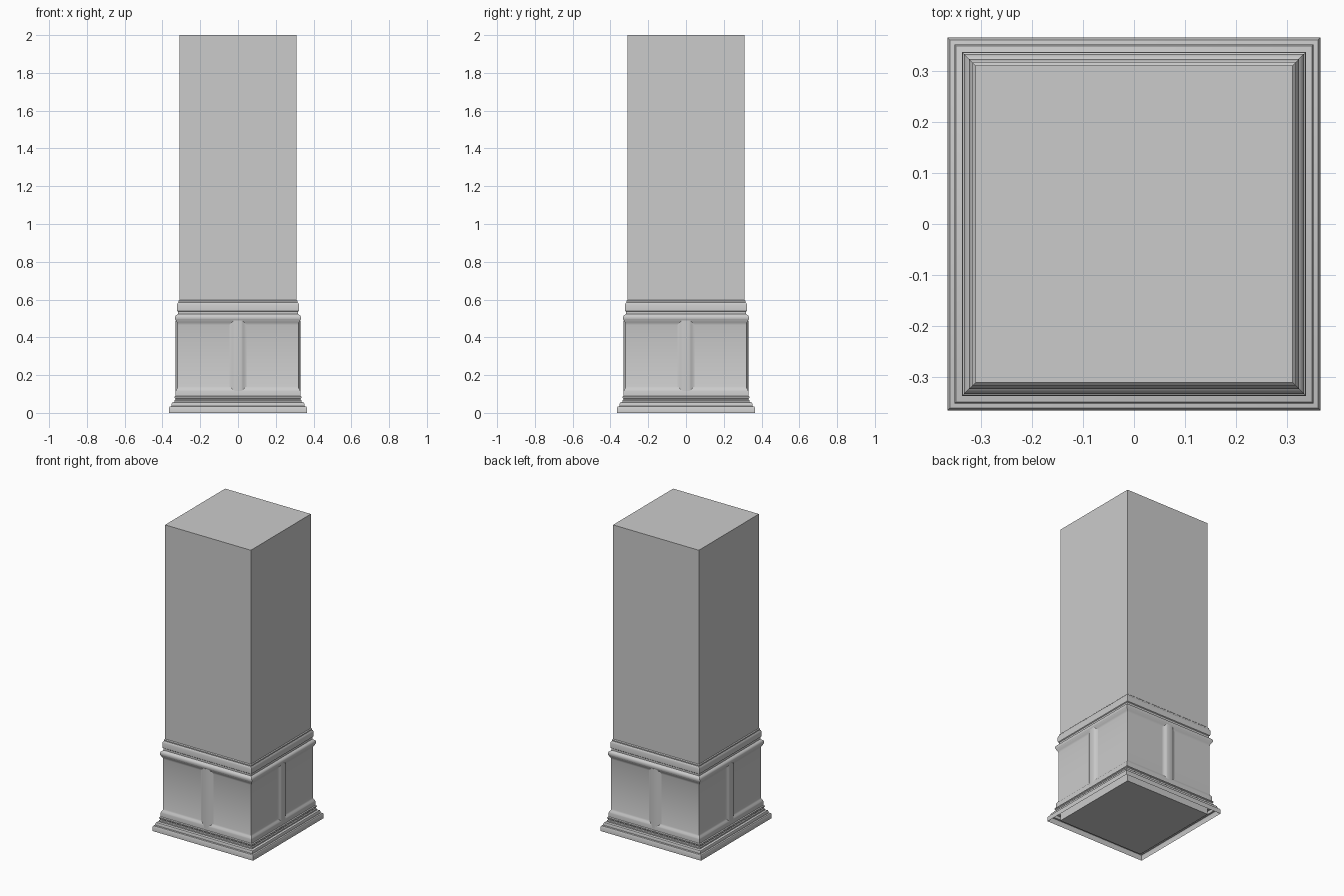
import bpy, bmesh

if "Cube" in bpy.data.objects:
    bpy.data.objects.remove(bpy.data.objects["Cube"])

def finish(bm, name):
    bmesh.ops.recalc_face_normals(bm, faces=bm.faces)
    me = bpy.data.meshes.new(name)
    bm.to_mesh(me)
    bm.free()
    ob = bpy.data.objects.new(name, me)
    bpy.context.collection.objects.link(ob)
    bpy.context.view_layer.objects.active = ob
    ob.select_set(True)
    bpy.ops.object.shade_smooth_by_angle(angle=0.6)
    ob.select_set(False)
    return ob

def loft(rings, name, caps=False):
    """Skin a list of closed rings of points."""
    bm = bmesh.new()
    loops = [[bm.verts.new(p) for p in ring] for ring in rings]
    for a, b in zip(loops, loops[1:]):
        n = len(a)
        for i in range(n):
            bm.faces.new((a[i], a[(i + 1) % n], b[(i + 1) % n], b[i]))
    if caps:
        bm.faces.new(loops[0])
        bm.faces.new(loops[-1])
    return finish(bm, name)

def square(r, z):
    return [(-r, -r, z), (r, -r, z), (r, r, z), (-r, r, z)]

def square_moulding(profile, name):
    return loft([square(r, z) for r, z in profile], name)

# Shaft running the full height
loft([square(0.311, 0), square(0.311, 2)], "shaft", caps=True)

# Stepped plinth moulding, open underneath
square_moulding([(0.365, 0), (0.365, 0.028), (0.361, 0.034), (0.352, 0.036),
                 (0.352, 0.048), (0.349, 0.054), (0.337, 0.058), (0.337, 0.066),
                 (0.332, 0.07), (0.332, 0.076), (0.336, 0.08), (0.336, 0.086),
                 (0.330, 0.09)], "plinth_moulding")

# Recessed panel band with curved rails above and below
square_moulding([(0.330, 0.09), (0.330, 0.115), (0.328, 0.122), (0.322, 0.13),
                 (0.319, 0.14), (0.319, 0.465), (0.322, 0.478), (0.328, 0.486),
                 (0.330, 0.492)], "panel_band")

# Cap moulding: rounded bead, neck and upper fillet
square_moulding([(0.330, 0.492), (0.333, 0.497), (0.333, 0.508), (0.330, 0.515),
                 (0.323, 0.52), (0.317, 0.524), (0.317, 0.536), (0.322, 0.54),
                 (0.323, 0.572), (0.319, 0.582), (0.316, 0.585), (0.316, 0.592),
                 (0.311, 0.597)], "cap_moulding")

# Centre stile on each of the four faces
half = [(0.05, 0.318), (0.042, 0.320), (0.032, 0.3225), (0.025, 0.328), (0.017, 0.330)]
section = [(-x, y) for x, y in half] + half[::-1]
for k, side in enumerate(("front", "right", "back", "left")):
    rings = [[(x, -y, z) for x, y in section] for z in (0.10, 0.49)]
    stile = loft(rings, side + "_stile", caps=True)
    stile.rotation_euler[2] = k * 1.5707963
